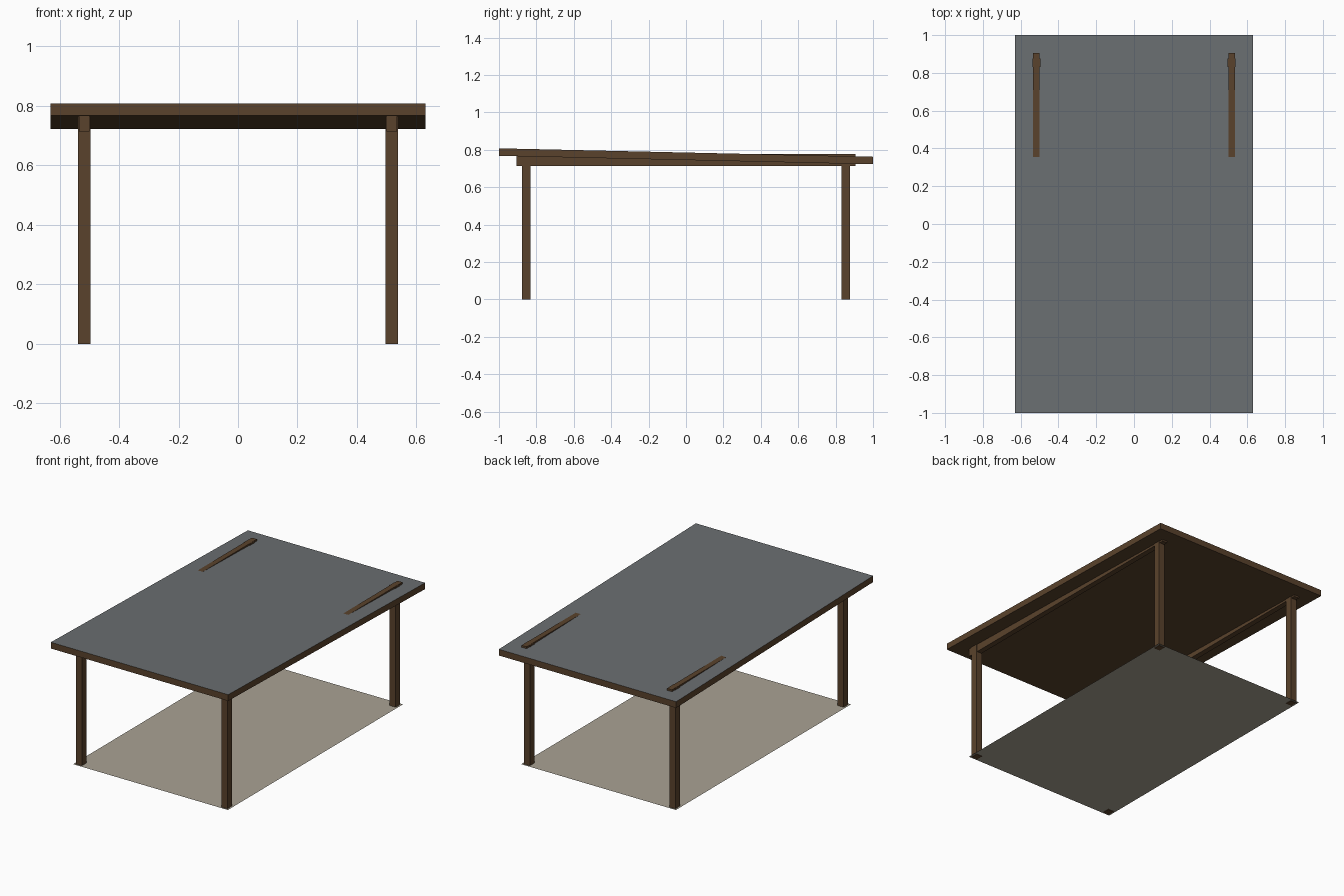
import bpy, bmesh

if "Cube" in bpy.data.objects:
    bpy.data.objects.remove(bpy.data.objects["Cube"])


def make_material(name, rgb):
    m = bpy.data.materials.new(name)
    m.diffuse_color = (*rgb, 1.0)
    m.use_nodes = True
    m.node_tree.nodes["Principled BSDF"].inputs["Base Color"].default_value = m.diffuse_color
    return m


wood = make_material("brown wood", (0.102, 0.055, 0.025))
slate = make_material("slate grey", (0.145, 0.158, 0.166))
beige = make_material("beige floor", (0.40, 0.365, 0.295))


def box(name, lo, hi, mats, slope=0.0):
    """Box between two corners; slope shears z along y."""
    bm = bmesh.new()
    bmesh.ops.create_cube(bm, size=1)
    for v in bm.verts:
        for i in range(3):
            v.co[i] = lo[i] if v.co[i] < 0 else hi[i]
        v.co.z += slope * v.co.y
    bm.normal_update()
    # the second material, if any, covers the upward face
    for f in bm.faces:
        f.material_index = 1 if len(mats) > 1 and f.normal.z > 0.5 else 0
    me = bpy.data.meshes.new(name)
    bm.to_mesh(me)
    bm.free()
    for m in mats:
        me.materials.append(m)
    ob = bpy.data.objects.new(name, me)
    bpy.context.collection.objects.link(ob)
    return ob


# sloping roof slab with a grey upper surface
box("roof_slab", (-0.63, -1.0, 0.745), (0.63, 1.0, 0.785), [wood, slate], -0.0225)

# level rails that break through the low end of the roof, on square legs
for side, s in (("left", -1), ("right", 1)):
    c = s * 0.517
    box(side + "_rail", (c - 0.0175, -0.905, 0.714), (c + 0.0175, 0.905, 0.777), [wood])
    for end, e in (("front", -1), ("back", 1)):
        y = e * 0.854
        box(end + "_" + side + "_leg", (c - 0.021, y - 0.023, 0.0),
            (c + 0.021, y + 0.023, 0.776), [wood])

# thin floor sheet
bm = bmesh.new()
bmesh.ops.create_grid(bm, x_segments=1, y_segments=1, size=1)
for v in bm.verts:
    v.co = (v.co.x * 0.55, v.co.y * 0.888, 0.003)
me = bpy.data.meshes.new("floor")
bm.to_mesh(me)
bm.free()
me.materials.append(beige)
bpy.context.collection.objects.link(bpy.data.objects.new("floor", me))
